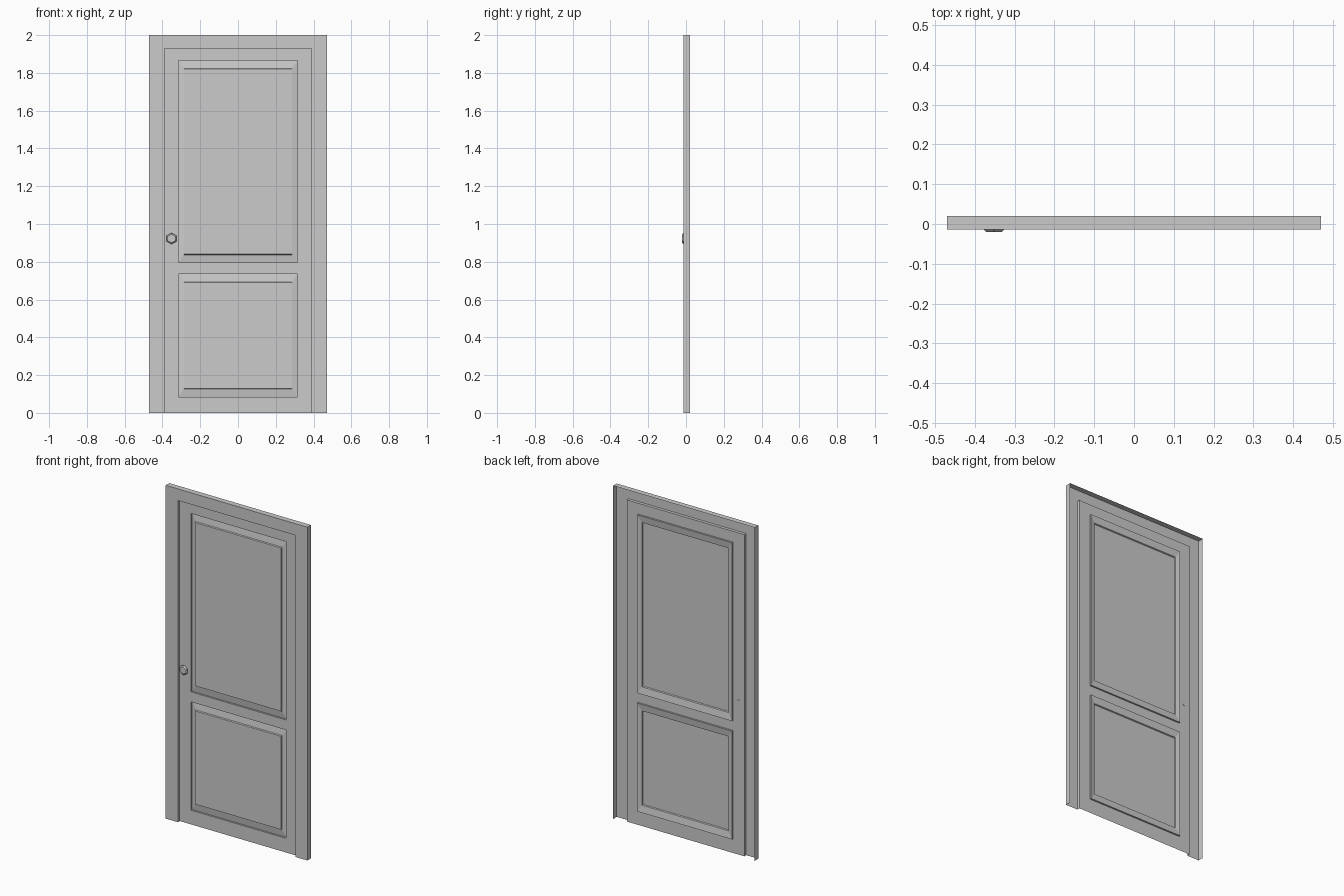
import bpy, bmesh
from math import cos, sin, pi

if "Cube" in bpy.data.objects:
    bpy.data.objects.remove(bpy.data.objects["Cube"])

DOOR_Y = 0.004      # front plane of the door leaf
FRAME_Y = -0.014    # front plane of the casing
BACK_Y = 0.02


def finish(bm, name):
    bmesh.ops.remove_doubles(bm, verts=bm.verts, dist=1e-5)
    mesh = bpy.data.meshes.new(name)
    bm.to_mesh(mesh)
    bm.free()
    obj = bpy.data.objects.new(name, mesh)
    bpy.context.collection.objects.link(obj)
    return obj


def loft(bm, loops, closed=True, cap=False):
    """Bridge loops of equal length with quads; optionally cap the last one."""
    rows = [[bm.verts.new(p) for p in loop] for loop in loops]
    n = len(rows[0])
    for a, b in zip(rows, rows[1:]):
        for i in range(n if closed else n - 1):
            j = (i + 1) % n
            bm.faces.new((a[i], a[j], b[j], b[i]))
    if cap:
        bm.faces.new(rows[-1])


def rect(x, z0, z1, y):
    return [(-x, y, z0), (x, y, z0), (x, y, z1), (-x, y, z1)]


# Casing: open-backed profile running up, across and down
def arch(x, z, y):
    return [(x, y, 0), (x, y, z), (-x, y, z), (-x, y, 0)]


bm = bmesh.new()
loft(bm, [arch(0.47, 2.0, BACK_Y), arch(0.47, 2.0, FRAME_Y),
          arch(0.39, 1.93, FRAME_Y), arch(0.39, 1.93, DOOR_Y)], closed=False)
finish(bm, "door_frame")

# Door leaf: stiles and rails around two raised panels
panels = [(0.085, 0.735), (0.795, 1.865)]
PX = 0.315
xs = [-0.39, -PX, PX, 0.39]
zs = [0, *panels[0], *panels[1], 1.93]
bm = bmesh.new()
for i in range(3):
    for k in range(5):
        if i == 1 and k in (1, 3):
            continue
        bm.faces.new([bm.verts.new((x, DOOR_Y, z)) for x, z in (
            (xs[i], zs[k]), (xs[i + 1], zs[k]),
            (xs[i + 1], zs[k + 1]), (xs[i], zs[k + 1]))])

# Panel: step in, slope outward, step up to the flat field
for z0, z1 in panels:
    loft(bm, [rect(PX, z0, z1, DOOR_Y),
              rect(PX, z0, z1, 0.014),
              rect(PX - 0.028, z0 + 0.042, z1 - 0.042, 0.008),
              rect(PX - 0.03, z0 + 0.045, z1 - 0.045, 0.001)], cap=True)
finish(bm, "door_leaf")

# Six-sided knob with a thin stem passing through the leaf
bm = bmesh.new()
profile = [(0.008, 0.007), (0.008, -0.004), (0.022, -0.008),
           (0.03, -0.014), (0.023, -0.02)]
loops = [[(-0.352 + r * cos(pi / 2 + k * pi / 3), y,
           0.923 + r * sin(pi / 2 + k * pi / 3)) for k in range(6)]
         for r, y in profile]
loft(bm, loops, cap=True)
bm.faces.new([bm.verts.new(p) for p in reversed(loops[0])])
bmesh.ops.remove_doubles(bm, verts=bm.verts, dist=1e-5)
bmesh.ops.recalc_face_normals(bm, faces=bm.faces)
finish(bm, "door_knob")
